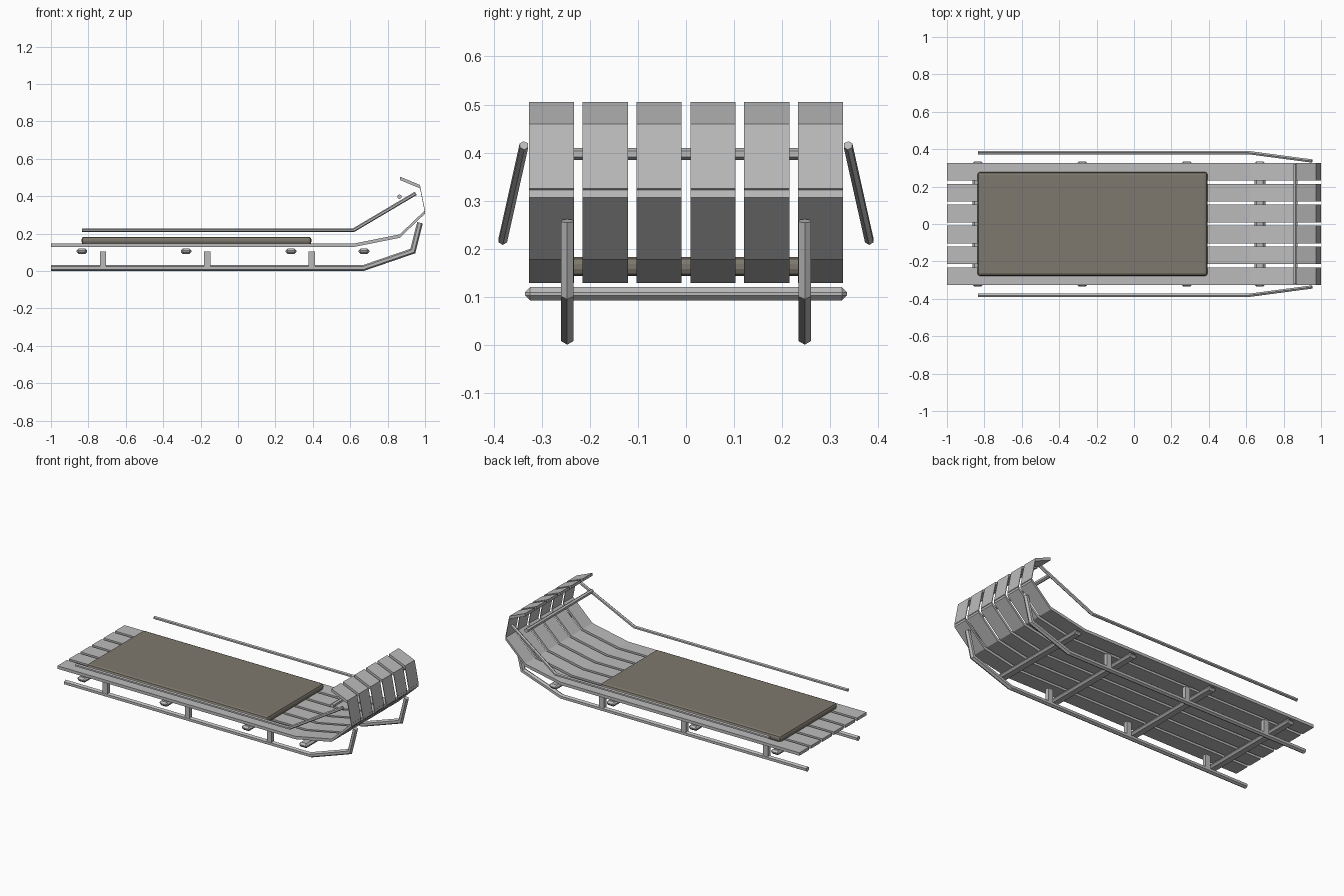
import bpy, bmesh, math
from mathutils import Vector

cube = bpy.data.objects.get("Cube")
if cube:
    bpy.data.objects.remove(cube, do_unlink=True)


def material(name, rgb):
    m = bpy.data.materials.new(name)
    m.use_nodes = True
    m.diffuse_color = (*rgb, 1)
    m.node_tree.nodes["Principled BSDF"].inputs["Base Color"].default_value = (*rgb, 1)
    return m


GREY = material("weathered grey", (0.5, 0.5, 0.5))
PAD = material("taupe cushion", (0.21, 0.19, 0.155))


def finish(name, bm, mat):
    mesh = bpy.data.meshes.new(name)
    bm.to_mesh(mesh)
    bm.free()
    mesh.materials.append(mat)
    ob = bpy.data.objects.new(name, mesh)
    bpy.context.collection.objects.link(ob)
    return ob


def loft(name, rings, mat):
    """Skin a list of equal point rings and cap both ends."""
    bm = bmesh.new()
    vs = [[bm.verts.new(p) for p in ring] for ring in rings]
    n = len(vs[0])
    for a, b in zip(vs, vs[1:]):
        for i in range(n):
            j = (i + 1) % n
            bm.faces.new((a[i], a[j], b[j], b[i]))
    bm.faces.new(vs[0][::-1])
    bm.faces.new(vs[-1])
    return finish(name, bm, mat)


def tube(name, path, radius, mat=GREY, sides=6):
    """Mitred polygonal bar along a path, with a point facing up."""
    pts = [Vector(p) for p in path]
    rings = []
    for i, p in enumerate(pts):
        before = (p - pts[i - 1]).normalized() if i else None
        after = (pts[i + 1] - p).normalized() if i < len(pts) - 1 else None
        along = before or after
        tangent = ((before or after) + (after or before)).normalized()
        side = Vector((0, 0, 1)).cross(along).normalized()
        up = along.cross(side)
        ring = []
        for k in range(sides):
            a = math.tau * k / sides
            off = radius * (math.cos(a) * up - math.sin(a) * side)
            # slide each corner along the bar onto the mitre plane
            off -= along * (off.dot(tangent) / along.dot(tangent))
            ring.append(p + off)
        rings.append(ring)
    return loft(name, rings, mat)


def box(name, centre, size, mat=GREY, bevel=0, segments=1):
    bm = bmesh.new()
    bmesh.ops.create_cube(bm, size=1)
    for v in bm.verts:
        v.co = Vector(c * s for c, s in zip(v.co, size))
    if bevel:
        bmesh.ops.bevel(bm, geom=bm.edges[:], offset=bevel, segments=segments,
                        profile=0.5, affect='EDGES')
    ob = finish(name, bm, mat)
    ob.location = centre
    return ob


# Deck: six slats that sweep up and curl back at the nose
profile = [(-1, 0.129), (0.62, 0.129), (0.865, 0.178),
           (1, 0.307), (0.973, 0.442), (0.865, 0.487)]
thick, half = 0.018, 0.047
for i in range(6):
    y = (i - 2.5) * 0.112
    loft(f"deck_slat_{i + 1}",
         [[(x, y - half, z), (x, y + half, z),
           (x, y + half, z + thick), (x, y - half, z + thick)]
          for x, z in profile], GREY)

# Cushion lying on the deck
box("cushion", (-0.222, 0, 0.163), (1.23, 0.556, 0.04), PAD, 0.015, 2)

# Flat cross beams below the deck
for i, x in enumerate((-0.835, -0.277, 0.283, 0.673)):
    box(f"cross_beam_{i + 1}", (x, 0, 0.106), (0.058, 0.67, 0.028), bevel=0.011)

# Runners, posts and handrails on both sides
for label, s in (("left", 1), ("right", -1)):
    y = s * 0.247
    tube(f"runner_{label}", [(-1, y, 0.016), (0.67, y, 0.016),
                             (0.935, y, 0.107), (0.973, y, 0.258)], 0.0155)
    for i in range(3):
        box(f"post_{label}_{i + 1}", (-0.722 + i * 0.558, y, 0.064),
            (0.033, 0.025, 0.08))
    tube(f"handrail_{label}", [(-0.835, s * 0.381, 0.218), (0.617, s * 0.381, 0.218),
                               (0.95, s * 0.337, 0.415)], 0.01)

# Thin bar joining the slats behind the curled nose
tube("nose_bar", [(0.863, -0.32, 0.397), (0.863, 0.32, 0.397)], 0.0125)
